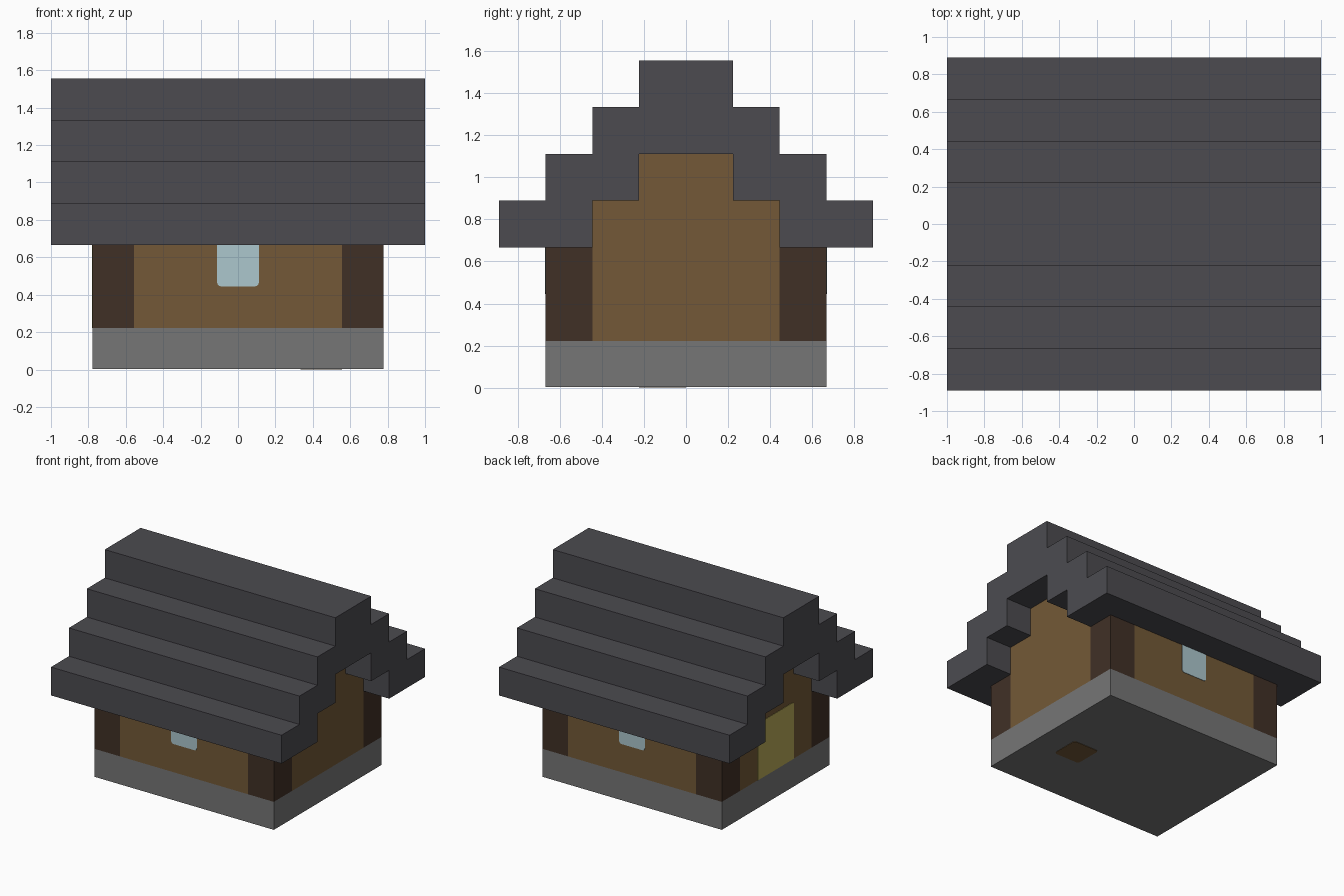
import bpy, bmesh

cube = bpy.data.objects.get("Cube")
if cube:
    bpy.data.objects.remove(cube, do_unlink=True)

U = 2 / 9      # one building block
T = 0.003      # plate thickness


def material(name, rgb):
    """Flat material from 0-255 display values."""
    lin = [((c / 255 + 0.055) / 1.055) ** 2.4 for c in rgb] + [1]
    m = bpy.data.materials.new(name)
    m.use_nodes = True
    m.diffuse_color = lin
    bsdf = m.node_tree.nodes["Principled BSDF"]
    bsdf.inputs["Base Color"].default_value = lin
    bsdf.inputs["Roughness"].default_value = 0.9
    return m


stone = material("grey stone", (118, 118, 118))
planks = material("brown planks", (115, 89, 55))
timber = material("dark timber", (64, 48, 38))
tiles = material("charcoal tiles", (76, 75, 80))
glass = material("pale blue glass", (172, 199, 205))
olive = material("olive door", (184, 170, 88))


def finish(name, bm, mat):
    bmesh.ops.recalc_face_normals(bm, faces=bm.faces)
    me = bpy.data.meshes.new(name)
    bm.to_mesh(me)
    bm.free()
    me.materials.append(mat)
    ob = bpy.data.objects.new(name, me)
    bpy.context.collection.objects.link(ob)
    return ob


def box(name, lo, hi, mat, round_if=None):
    """Box between two corners; edges that pass round_if get rounded."""
    bm = bmesh.new()
    bmesh.ops.create_cube(bm, size=1)
    for v in bm.verts:
        v.co = [a + (b - a) * (c + 0.5) for a, b, c in zip(lo, hi, v.co)]
    if round_if:
        edges = [e for e in bm.edges if round_if(*(v.co for v in e.verts))]
        bmesh.ops.bevel(bm, geom=edges, offset=0.02, segments=3,
                        profile=0.5, affect='EDGES')
    return finish(name, bm, mat)


def prism(name, half_profile, half_length, mat):
    """Extrude a y/z outline, mirrored in y, along x (units of U)."""
    outline = half_profile + [(-y, z) for y, z in reversed(half_profile)]
    bm = bmesh.new()
    face = bm.faces.new([bm.verts.new((-half_length * U, y * U, z * U))
                         for y, z in outline])
    ext = bmesh.ops.extrude_face_region(bm, geom=[face])["geom"]
    bmesh.ops.translate(bm, vec=(2 * half_length * U, 0, 0),
                        verts=[g for g in ext if isinstance(g, bmesh.types.BMVert)])
    return finish(name, bm, mat)


# Stone foundation with a plank patch underneath
box("foundation", (-3.5 * U, -3 * U, T), (3.5 * U, 3 * U, U), stone)
box("floor_patch", (1.5 * U, -U, 0), (2.5 * U, 0, 2 * T), planks,
    lambda a, b: abs(a.z - b.z) > T / 2)

# Stepped gable core, running the full length of the house
prism("gable_walls", [(2, 1), (2, 4), (1, 4), (1, 5)], 3.5, planks)

# Long walls, windows and corner posts on both sides
for s, side in ((-1, "front"), (1, "back")):
    y0, y1 = sorted((s * 2 * U, s * 3 * U))
    box(side + "_wall", (-2.5 * U, y0, U), (2.5 * U, y1, 3 * U), planks)
    w0, w1 = sorted((s * (3 * U - T), s * (3 * U + T)))
    box(side + "_window", (-U / 2, w0, 2 * U), (U / 2, w1, 3 * U), glass,
        lambda a, b: abs(a.y - b.y) > T and a.z < 2.5 * U)
    for t, end in ((-1, "right"), (1, "left")):
        x0, x1 = sorted((t * 2.5 * U, t * 3.5 * U))
        box(f"{side}_{end}_post", (x0, y0, U), (x1, y1, 3 * U), timber)

# Door in the gable end
box("door", (-3.5 * U - T, -U, U), (-3.5 * U + T, U, 3 * U), olive,
    lambda a, b: abs(a.x - b.x) > T and a.z > 2 * U)

# Stepped roof: underside steps up to the centre, then the outer steps
inner = [(1, 5), (1, 4), (2, 4), (2, 3)]
outer = []
for i in range(4):
    outer += [(4 - i, 3 + i), (4 - i, 4 + i)]
prism("roof", inner + outer, 4.5, tiles)
